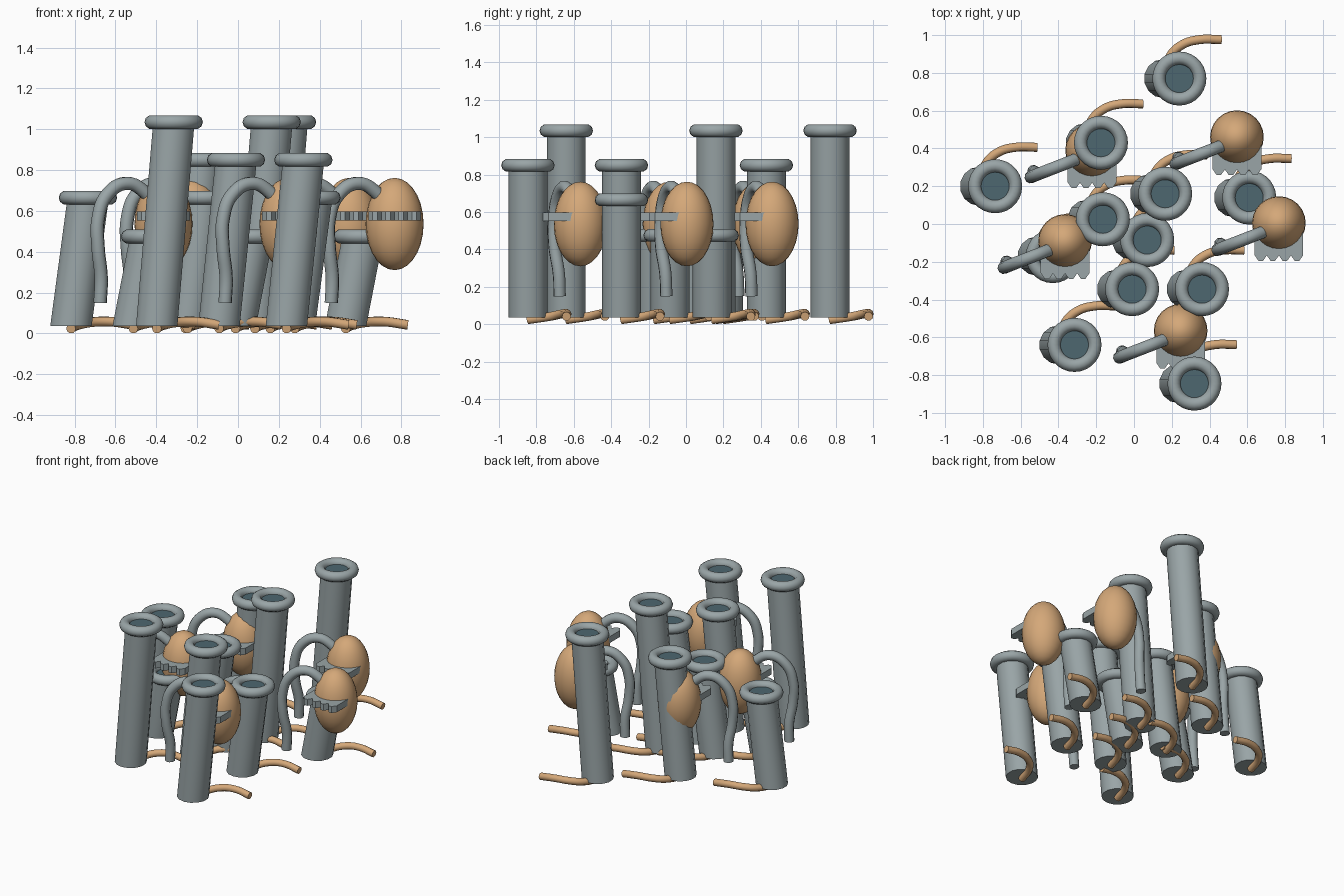
import bpy, bmesh, math
from mathutils import Matrix, Vector

if "Cube" in bpy.data.objects:
    bpy.data.objects.remove(bpy.data.objects["Cube"])


def material(name, rgb):
    m = bpy.data.materials.new(name)
    m.diffuse_color = (*rgb, 1)
    m.use_nodes = True
    m.node_tree.nodes["Principled BSDF"].inputs["Base Color"].default_value = m.diffuse_color
    return m


GREY = material("slate grey", (0.32, 0.375, 0.385))
TAN = material("warm tan", (0.66, 0.39, 0.19))
DARK = material("dark teal", (0.075, 0.135, 0.16))


def finish(obj, name, mat, angle=40):
    obj.name = name
    obj.data.materials.clear()
    obj.data.materials.append(mat)
    bpy.ops.object.select_all(action='DESELECT')
    obj.select_set(True)
    bpy.context.view_layer.objects.active = obj
    bpy.ops.object.shade_smooth_by_angle(angle=math.radians(angle))
    return obj


def mesh_object(bm, name, mat, angle=40):
    bmesh.ops.recalc_face_normals(bm, faces=bm.faces)
    me = bpy.data.meshes.new(name)
    bm.to_mesh(me)
    bm.free()
    obj = bpy.data.objects.new(name, me)
    bpy.context.collection.objects.link(obj)
    return finish(obj, name, mat, angle)


def pipe(name, origin, points, radius, mat):
    """Round tube along a smooth path, with closed ends."""
    cu = bpy.data.curves.new(name, 'CURVE')
    cu.dimensions = '3D'
    cu.bevel_depth = radius
    cu.bevel_resolution = 3
    cu.resolution_u = 6
    cu.use_fill_caps = True
    sp = cu.splines.new('BEZIER')
    sp.bezier_points.add(len(points) - 1)
    for bp, p in zip(sp.bezier_points, points):
        bp.co = Vector(origin) + Vector(p)
        bp.handle_left_type = bp.handle_right_type = 'AUTO'
    obj = bpy.data.objects.new(name, cu)
    bpy.context.collection.objects.link(obj)
    bpy.ops.object.select_all(action='DESELECT')
    obj.select_set(True)
    bpy.context.view_layer.objects.active = obj
    bpy.ops.object.convert(target='MESH')
    finish(bpy.context.view_layer.objects.active, name, mat, 50)


LEAN, BASE = 0.083, 0.037
ROOT = [(0, 0, 0.024), (0.035, 0.12, 0.042), (0.10, 0.18, 0.055),
        (0.19, 0.206, 0.058), (0.305, 0.206, 0.042)]


def leaning_tube(x, y, top):
    # sheared stem
    bm = bmesh.new()
    bmesh.ops.create_cone(bm, cap_ends=True, segments=14, radius1=0.104,
                          radius2=0.104, depth=1)
    for v in bm.verts:
        t = v.co.z + 0.5
        v.co += Vector((x - LEAN * (1 - t), y, 0))
        v.co.z = BASE + (top - 0.01 - BASE) * t
    mesh_object(bm, "tube_stem", GREY)
    # rounded rim
    bpy.ops.mesh.primitive_torus_add(location=(x, y, top), major_radius=0.108,
                                     minor_radius=0.035, major_segments=28,
                                     minor_segments=10)
    finish(bpy.context.object, "tube_rim", GREY, 60)
    # dark mouth inside the rim
    bm = bmesh.new()
    bmesh.ops.create_cone(bm, cap_ends=True, segments=20, radius1=0.08,
                          radius2=0.08, depth=0.008,
                          matrix=Matrix.Translation((x, y, top)))
    mesh_object(bm, "tube_mouth", DARK)
    # creeping root
    pipe("root", (x - LEAN, y, 0), ROOT, 0.024, TAN)


NECK = [(-0.31, -0.11, 0.15), (-0.305, -0.115, 0.27), (-0.32, -0.138, 0.42),
        (-0.32, -0.14, 0.56), (-0.275, -0.122, 0.68), (-0.18, -0.085, 0.735),
        (-0.09, -0.05, 0.69), (-0.04, -0.03, 0.62)]


def egg_body(x, y):
    # tall egg
    bm = bmesh.new()
    bmesh.ops.create_uvsphere(bm, u_segments=24, v_segments=14, radius=1)
    bmesh.ops.scale(bm, vec=(0.142, 0.142, 0.226), verts=bm.verts)
    bmesh.ops.translate(bm, vec=(x, y, 0.536), verts=bm.verts)
    mesh_object(bm, "egg", TAN)
    # hooked arm
    pipe("hooked_arm", (x, y, 0), NECK, 0.033, GREY)
    # row of blunt pointed fingers
    profile = [(-0.033, -0.04), (-0.033, -0.17), (-0.012, -0.2),
               (0.012, -0.2), (0.033, -0.17), (0.033, -0.04)]
    bm = bmesh.new()
    for i in range(4):
        cx = x + (i - 1.5) * 0.064
        vs = [bm.verts.new((cx + px, y + py, 0.552)) for px, py in profile]
        face = bm.faces.new(vs)
        ext = bmesh.ops.extrude_face_region(bm, geom=[face])["geom"]
        up = [v for v in ext if isinstance(v, bmesh.types.BMVert)]
        bmesh.ops.translate(bm, vec=(0, 0, 0.046), verts=up)
    mesh_object(bm, "fingers", GREY, 20)


# tubes: x, y and rim height
for tube in [(0.24, 0.77, 1.035), (0.165, 0.16, 1.035), (-0.315, -0.64, 1.035),
             (-0.175, 0.43, 0.85), (-0.01, -0.345, 0.85), (0.32, -0.845, 0.85),
             (-0.735, 0.2, 0.665), (-0.165, 0.025, 0.665), (0.36, -0.345, 0.665),
             (0.61, 0.14, 0.475), (0.07, -0.085, 0.475), (-0.43, -0.17, 0.475)]:
    leaning_tube(*tube)

# eggs: x, y
for egg in [(0.545, 0.46), (0.767, 0.005), (-0.365, -0.09),
            (0.247, -0.565), (-0.222, 0.39)]:
    egg_body(*egg)
